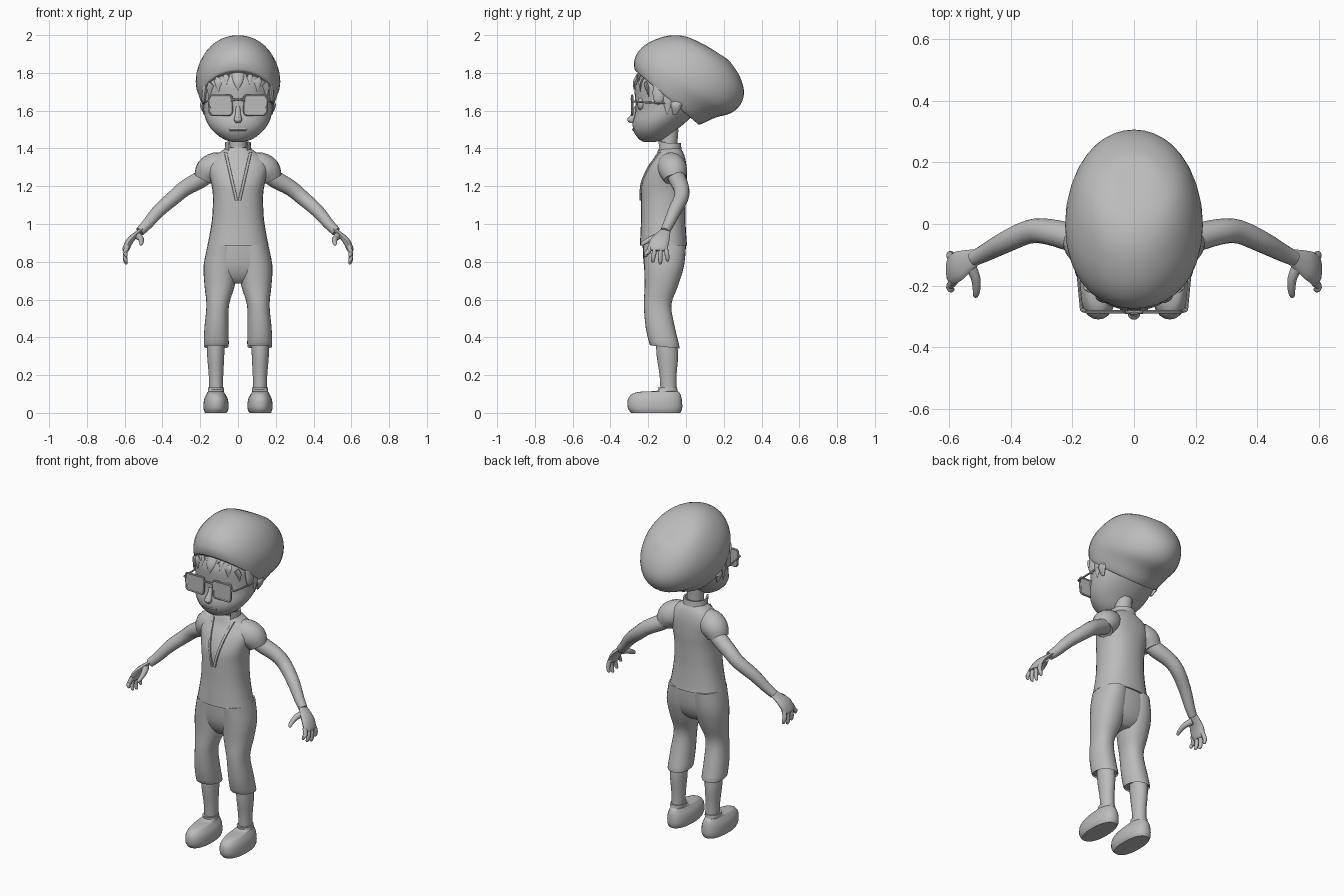
import bpy, bmesh, math
from mathutils import Vector
from mathutils.bvhtree import BVHTree

if "Cube" in bpy.data.objects:
    bpy.data.objects.remove(bpy.data.objects["Cube"])

grey = bpy.data.materials.new("plain_grey")
grey.diffuse_color = (0.5, 0.5, 0.5, 1)
grey.use_nodes = True
grey.node_tree.nodes["Principled BSDF"].inputs["Base Color"].default_value = grey.diffuse_color


def finish(name, bm, mirror=False, angle=40):
    bmesh.ops.recalc_face_normals(bm, faces=bm.faces)
    me = bpy.data.meshes.new(name)
    bm.to_mesh(me)
    bm.free()
    ob = bpy.data.objects.new(name, me)
    bpy.context.collection.objects.link(ob)
    me.materials.append(grey)
    bpy.ops.object.select_all(action='DESELECT')
    ob.select_set(True)
    bpy.context.view_layer.objects.active = ob
    bpy.ops.object.shade_smooth_by_angle(angle=math.radians(angle))
    if mirror:
        ob.modifiers.new("mirror", 'MIRROR')
    return ob


def smooth_rows(rows, steps):
    """Catmull-Rom interpolation of equal-length tuples."""
    rows = [Vector(r) for r in rows]
    out = []
    for i in range(len(rows) - 1):
        a, b, c, d = rows[max(i - 1, 0)], rows[i], rows[i + 1], rows[min(i + 2, len(rows) - 1)]
        for s in range(steps):
            t = s / steps
            out.append(0.5 * (2 * b + (c - a) * t + (2 * a - 5 * b + 4 * c - d) * t * t
                              + (3 * b - a - 3 * c + d) * t ** 3))
    return out + [rows[-1]]


def skin_rings(name, rings, mirror):
    bm = bmesh.new()
    vs = [[bm.verts.new(p) for p in ring] for ring in rings]
    n = len(vs[0])
    for a, b in zip(vs, vs[1:]):
        for i in range(n):
            j = (i + 1) % n
            bm.faces.new((a[i], a[j], b[j], b[i]))
    bm.faces.new(vs[0][::-1])
    bm.faces.new(vs[-1])
    return finish(name, bm, mirror)


def power(v, p):
    return math.copysign(abs(v) ** (2 / p), v)


def loft(name, rows, p=2.0, n=28, steps=3, mirror=False):
    """rows: centre x, half width, front (y, z), back (y, z)."""
    rings = []
    for cx, w, y0, z0, y1, z1 in smooth_rows(rows, steps):
        ring = []
        for i in range(n):
            a = 2 * math.pi * i / n
            s, c = power(math.sin(a), p), power(math.cos(a), p)
            ring.append((cx + w * s, (y0 + y1) / 2 + c * (y0 - y1) / 2, (z0 + z1) / 2 + c * (z0 - z1) / 2))
        rings.append(ring)
    return skin_rings(name, rings, mirror)


def level(z, x0, x1, y0, y1):
    return ((x0 + x1) / 2, (x1 - x0) / 2, y0, z, y1, z)


def tube(name, pts, n=14, flat=1.0, ref=(0, 1, 0), steps=3, mirror=True):
    """pts: x, y, z, radius; flat squashes across ref."""
    path = smooth_rows(pts, steps)
    rings = []
    for i, q in enumerate(path):
        t = (path[min(i + 1, len(path) - 1)].to_3d() - path[max(i - 1, 0)].to_3d()).normalized()
        v = Vector(ref)
        v = (v - t * v.dot(t)).normalized()
        u = t.cross(v)
        r = max(q[3], 0.001)
        rings.append([q.to_3d() + v * r * math.cos(k * 2 * math.pi / n)
                      + u * r * flat * math.sin(k * 2 * math.pi / n) for k in range(n)])
    return skin_rings(name, rings, mirror)


def ball(name, loc, size, mirror=False):
    bm = bmesh.new()
    bmesh.ops.create_uvsphere(bm, u_segments=16, v_segments=10, radius=1)
    for v in bm.verts:
        v.co = Vector(loc) + Vector([v.co[i] * size[i] for i in range(3)])
    return finish(name, bm, mirror)


def front_of(ob):
    tree = BVHTree.FromPolygons([v.co for v in ob.data.vertices], [f.vertices for f in ob.data.polygons])
    return lambda x, z: tree.ray_cast(Vector((x, -2, z)), Vector((0, 1, 0)))[0].y


# Shoes, shins and trousers
loft("shoe", [level(0, .06, .175, -.29, -.03), level(.025, .05, .183, -.308, -.02),
              level(.07, .053, .18, -.308, -.022), level(.10, .068, .167, -.285, -.03),
              level(.112, .075, .16, -.24, -.04), level(.117, .075, .16, -.155, -.045),
              level(.135, .075, .158, -.148, -.047)], p=2.3, mirror=True)
loft("shin", [level(.11, .08, .152, -.135, -.05), level(.2, .078, .155, -.14, -.05),
              level(.3, .073, .163, -.155, -.042), level(.4, .07, .165, -.16, -.05)], mirror=True)
loft("trouser_leg", [(.115, .06, -.185, .368, -.042, .353), (.115, .066, -.192, .362, -.034, .347),
                     level(.45, .05, .178, -.213, -.058), level(.57, .048, .167, -.223, -.078),
                     level(.67, .018, .177, -.219, -.043), level(.78, 0, .182, -.222, -.01),
                     level(.89, 0, .16, -.228, 0)], p=2.2, mirror=True)
loft("trouser_seat", [level(.685, -.06, .06, -.17, -.07), level(.72, -.145, .145, -.2, -.035),
                      level(.79, -.175, .175, -.224, -.01), level(.91, -.155, .155, -.23, -.002)], p=2.3)

# Shirt body
shirt = loft("shirt", [level(.885, -.163, .163, -.244, .006), level(.93, -.153, .153, -.242, .002),
                       level(1.03, -.137, .137, -.238, -.003), level(1.15, -.133, .133, -.238, 0),
                       level(1.22, -.143, .143, -.232, .004), level(1.3, -.16, .16, -.198, .003),
                       level(1.35, -.135, .135, -.165, -.005), level(1.385, -.088, .088, -.15, -.018),
                       level(1.405, -.062, .062, -.14, -.035)], p=2.3)
tube("sleeve", [(.06, -.09, 1.31, .06), (.11, -.08, 1.308, .073), (.152, -.068, 1.282, .075),
                (.178, -.06, 1.238, .058)], n=20)

# Open neckline: flat lapel strips along a V
shirt_y = front_of(shirt)
bm = bmesh.new()
prev = None
for i in range(13):
    z = 1.125 + i * .255 / 12
    x = .058 * i / 12
    row = [bm.verts.new((x + d, shirt_y(x + d, z) - o, z)) for d, o in ((0, .001), (.001, .009), (.014, .007), (.016, .001))]
    if prev:
        for k in range(3):
            bm.faces.new((prev[k], prev[k + 1], row[k + 1], row[k]))
    prev = row
finish("lapel", bm, True)

# Neck and standing collar, open at the front
loft("neck", [level(1.33, -.05, .05, -.145, -.045), level(1.4, -.047, .047, -.137, -.047),
              level(1.5, -.05, .05, -.15, -.04)])
bm = bmesh.new()
prev = None
for i in range(13):
    a = math.radians(38 + 142 * i / 12)
    s, c = math.sin(a), -math.cos(a)
    tip = max(0, 1 - i / 4)
    row = [bm.verts.new((s * r, -.088 + c * r * .9, z)) for r, z in
           ((.074, 1.375), (.067 + .014 * tip, 1.428 + .01 * tip), (.058 + .014 * tip, 1.428 + .01 * tip), (.058, 1.38))]
    if prev:
        for k in range(3):
            bm.faces.new((prev[k], prev[k + 1], row[k + 1], row[k]))
    prev = row
finish("collar", bm, True)

# Arms and hands
tube("arm", [(.14, -.065, 1.275, .044), (.2, -.045, 1.235, .046), (.28, -.025, 1.19, .042),
             (.34, -.025, 1.14, .039), (.42, -.06, 1.07, .035), (.48, -.092, 1.0, .029),
             (.52, -.112, .96, .025)], n=16)
tube("palm", [(.505, -.105, .975, .024), (.54, -.12, .945, .037), (.573, -.138, .91, .05),
              (.592, -.15, .872, .05), (.597, -.152, .858, .04)], flat=.38)
for i, tip_z in enumerate((.825, .797, .787, .802)):
    y, t = -.188 + .026 * i, -.212 + .038 * i
    tube("finger_%d" % (i + 1), [(.585, y, .885, .013), (.598, (y + t) / 2, .85, .0125),
                                 (.597, t, tip_z + .02, .011), (.591, t - .001, tip_z + .004, .008),
                                 (.589, t - .001, tip_z, .002)], n=10, steps=2)
tube("thumb", [(.535, -.13, .94, .02), (.515, -.175, .925, .016), (.512, -.215, .905, .0125),
               (.515, -.234, .892, .008), (.516, -.238, .889, .002)], n=10, ref=(0, 0, 1))

# Head and face
head = loft("head", [level(1.435, -.03, .03, -.225, -.16), level(1.45, -.078, .078, -.25, -.11),
                     level(1.49, -.13, .13, -.277, -.06), level(1.54, -.165, .165, -.282, .0),
                     level(1.6, -.182, .182, -.268, .06), level(1.67, -.186, .186, -.27, .09),
                     level(1.75, -.178, .178, -.272, .08), level(1.83, -.13, .13, -.23, .02)])
face_y = front_of(head)
tube("nose", [(0, -.262, 1.62, .012), (0, -.272, 1.585, .014), (0, -.285, 1.555, .021),
              (0, -.285, 1.535, .014)], ref=(1, 0, 0), mirror=False)
ball("nose_tip", (0, -.293, 1.552), (.02, .018, .016))
tube("mouth", [(x, face_y(x, 1.5) + .001, 1.5, .007) for x in (-.045, -.02, 0, .02, .045)],
     n=8, ref=(0, 0, 1), mirror=False)
ball("eye", (.085, face_y(.085, 1.635) + .012, 1.635), (.04, .022, .035), True)

# Hair tufts below the hat brim
tufts = ((0, .035, 1.71), (.06, .028, 1.735), (.1, .034, 1.70), (.145, .03, 1.67))
for i, (x, r, tip) in enumerate(tufts):
    tube("hair_tuft_%d" % (i + 1), [(x * .9, face_y(x * .9, 1.81 - x * .5) + .006, 1.81 - x * .5, r),
                                   (x, face_y(x, tip + .045), tip + .045, r * .75),
                                   (x * 1.04, face_y(x * 1.04, tip) - .003, tip, .001)],
         n=10, flat=.4, ref=(1, 0, 0), mirror=x > 0)
for i, (y, tip) in enumerate(((-.1, 1.58), (-.15, 1.63))):
    tube("sideburn_%d" % (i + 1), [(.17, y + .015, 1.74, .04), (.181, y + .005, 1.66, .03),
                                  (.184 - i * .006, y, tip, .001)], n=10, flat=.4)
tube("ear", [(.17, -.06, 1.66, .02), (.19, -.05, 1.63, .03), (.175, -.06, 1.58, .01)], flat=.4)

# Slouchy knitted hat
loft("hat", [(0, .182, -.262, 1.808, .06, 1.537), (0, .196, -.272, 1.82, .075, 1.527),
             (0, .214, -.274, 1.865, .155, 1.563), (0, .224, -.247, 1.92, .24, 1.588),
             (0, .214, -.185, 1.967, .29, 1.635), (0, .185, -.09, 1.997, .307, 1.7),
             (0, .142, 0, 1.992, .285, 1.78), (0, .08, .09, 1.953, .232, 1.86),
             (0, .02, .15, 1.918, .185, 1.895)], n=36, steps=4)

# Glasses
bm = bmesh.new()
corners = []
for cx, cz, a0 in ((.138, 1.664, 0), (.047, 1.664, 90), (.049, 1.594, 180), (.134, 1.594, 270)):
    for k in range(5):
        a = math.radians(a0 + k * 22.5)
        corners.append((cx + .016 * math.cos(a), cz + .016 * math.sin(a)))
lens = bm.faces.new([bm.verts.new((x, -.282 - .0, z)) for x, z in corners])
back = bmesh.ops.extrude_face_region(bm, geom=[lens])
for v in [g for g in back["geom"] if isinstance(g, bmesh.types.BMVert)]:
    v.co.y -= .006
finish("lens", bm, True, 30)
tube("lens_rim", [(x, -.285, z, .006) for x, z in corners + corners[:1]], n=8, steps=1)
tube("bridge", [(-.035, -.285, 1.655, .006), (0, -.288, 1.66, .006), (.035, -.285, 1.655, .006)],
     n=8, ref=(0, 0, 1), mirror=False)
tube("temple", [(.15, -.284, 1.652, .006), (.168, -.28, 1.65, .006), (.172, -.265, 1.648, .005),
                (.18, -.18, 1.642, .005), (.187, -.09, 1.64, .005)], n=8, ref=(0, 0, 1))
